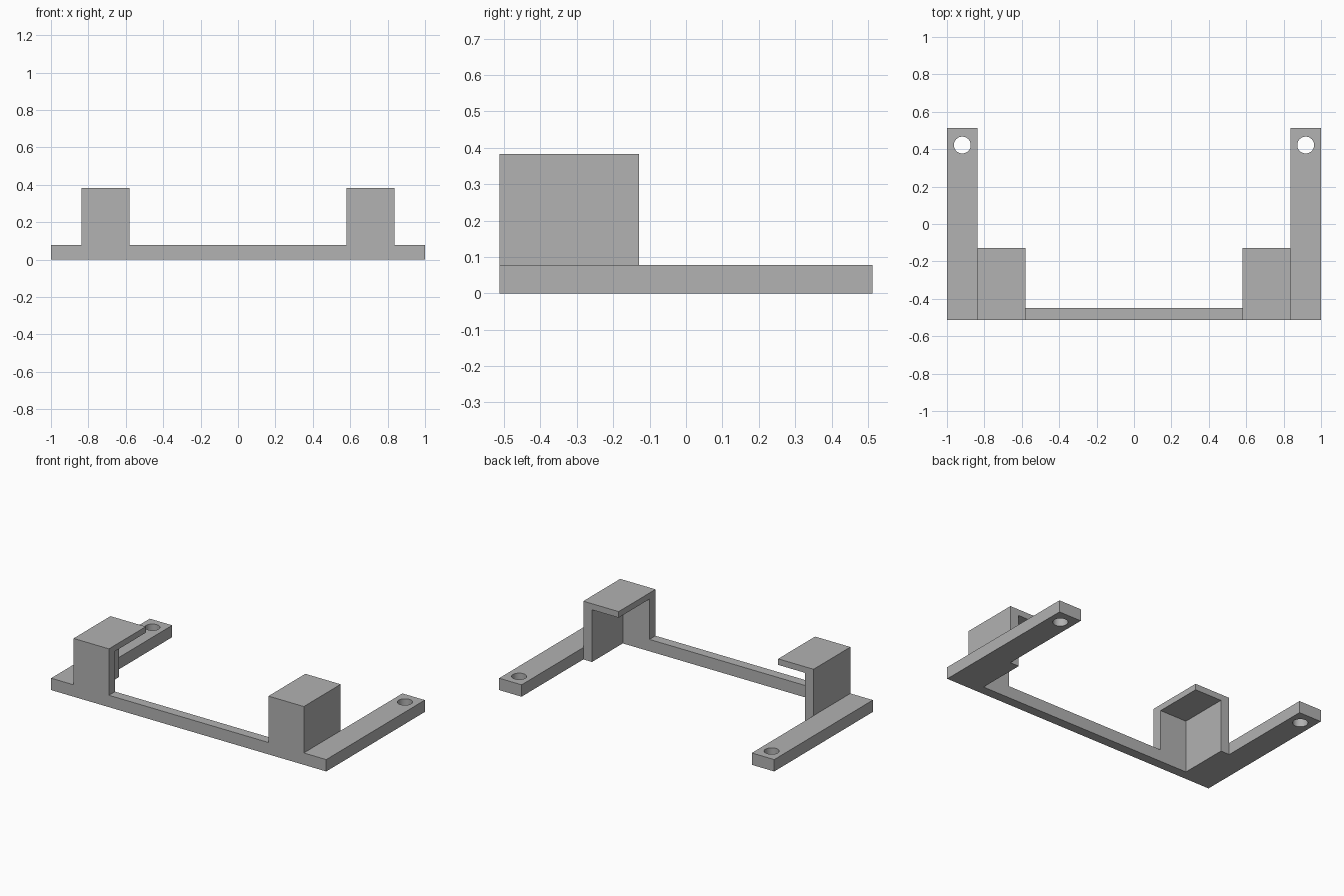
import bpy
import bmesh
from mathutils import Matrix

cube = bpy.data.objects.get("Cube")
if cube:
    bpy.data.objects.remove(cube, do_unlink=True)

grey = bpy.data.materials.new("plain grey")
grey.use_nodes = True
colour = (0.445, 0.445, 0.445, 1)
grey.diffuse_color = colour
grey.node_tree.nodes["Principled BSDF"].inputs["Base Color"].default_value = colour

# Shared dimensions
FRONT, BACK = -0.512, 0.512
HOOD_IN, HOOD_OUT, HOOD_BACK = 0.58, 0.837, -0.129
WALL, ROOF = 0.063, 0.04
BASE_H, HOOD_H = 0.078, 0.383


def make_object(name, bm):
    bmesh.ops.recalc_face_normals(bm, faces=bm.faces)
    mesh = bpy.data.meshes.new(name)
    bm.to_mesh(mesh)
    bm.free()
    mesh.materials.append(grey)
    obj = bpy.data.objects.new(name, mesh)
    bpy.context.collection.objects.link(obj)
    return obj


def prism(name, outline, z0, z1):
    bm = bmesh.new()
    face = bm.faces.new([bm.verts.new((x, y, z0)) for x, y in outline])
    up = bmesh.ops.extrude_face_region(bm, geom=[face])["geom"]
    bmesh.ops.translate(bm, vec=(0, 0, z1 - z0),
                        verts=[v for v in up if isinstance(v, bmesh.types.BMVert)])
    return make_object(name, bm)


def boolean(target, tool, operation):
    mod = target.modifiers.new(operation.lower(), "BOOLEAN")
    mod.operation = operation
    mod.solver = "EXACT"
    mod.object = tool
    bpy.context.view_layer.objects.active = target
    bpy.ops.object.modifier_apply(modifier=mod.name)
    bpy.data.objects.remove(tool, do_unlink=True)


# U-shaped base: front bar with an arm at each end
bar_back = FRONT + WALL
half = [(1, FRONT), (1, BACK), (HOOD_OUT, BACK), (HOOD_OUT, bar_back)]
frame = prism("bracket_frame", half + [(-x, y) for x, y in reversed(half)], 0, BASE_H)

for side in (1, -1):
    # Corner hood: front and outer walls under a flat roof
    walls = [(HOOD_IN, FRONT), (HOOD_OUT, FRONT), (HOOD_OUT, HOOD_BACK),
             (HOOD_OUT - WALL, HOOD_BACK), (HOOD_OUT - WALL, bar_back),
             (HOOD_IN, bar_back)]
    roof = [(HOOD_IN, FRONT), (HOOD_OUT, FRONT),
            (HOOD_OUT, HOOD_BACK), (HOOD_IN, HOOD_BACK)]
    boolean(frame, prism("hood_walls", [(side * x, y) for x, y in walls],
                         0, HOOD_H - ROOF), "UNION")
    boolean(frame, prism("hood_roof", [(side * x, y) for x, y in roof],
                         HOOD_H - ROOF, HOOD_H), "UNION")

    # Screw hole near the back of the arm
    bm = bmesh.new()
    bmesh.ops.create_cone(bm, cap_ends=True, segments=48, radius1=0.045,
                          radius2=0.045, depth=0.3,
                          matrix=Matrix.Translation((side * 0.918, 0.422, BASE_H / 2)))
    boolean(frame, make_object("screw_hole", bm), "DIFFERENCE")

# Smooth hole walls, crisp edges elsewhere
bpy.ops.object.select_all(action="DESELECT")
frame.select_set(True)
bpy.context.view_layer.objects.active = frame
bpy.ops.object.shade_smooth_by_angle()
